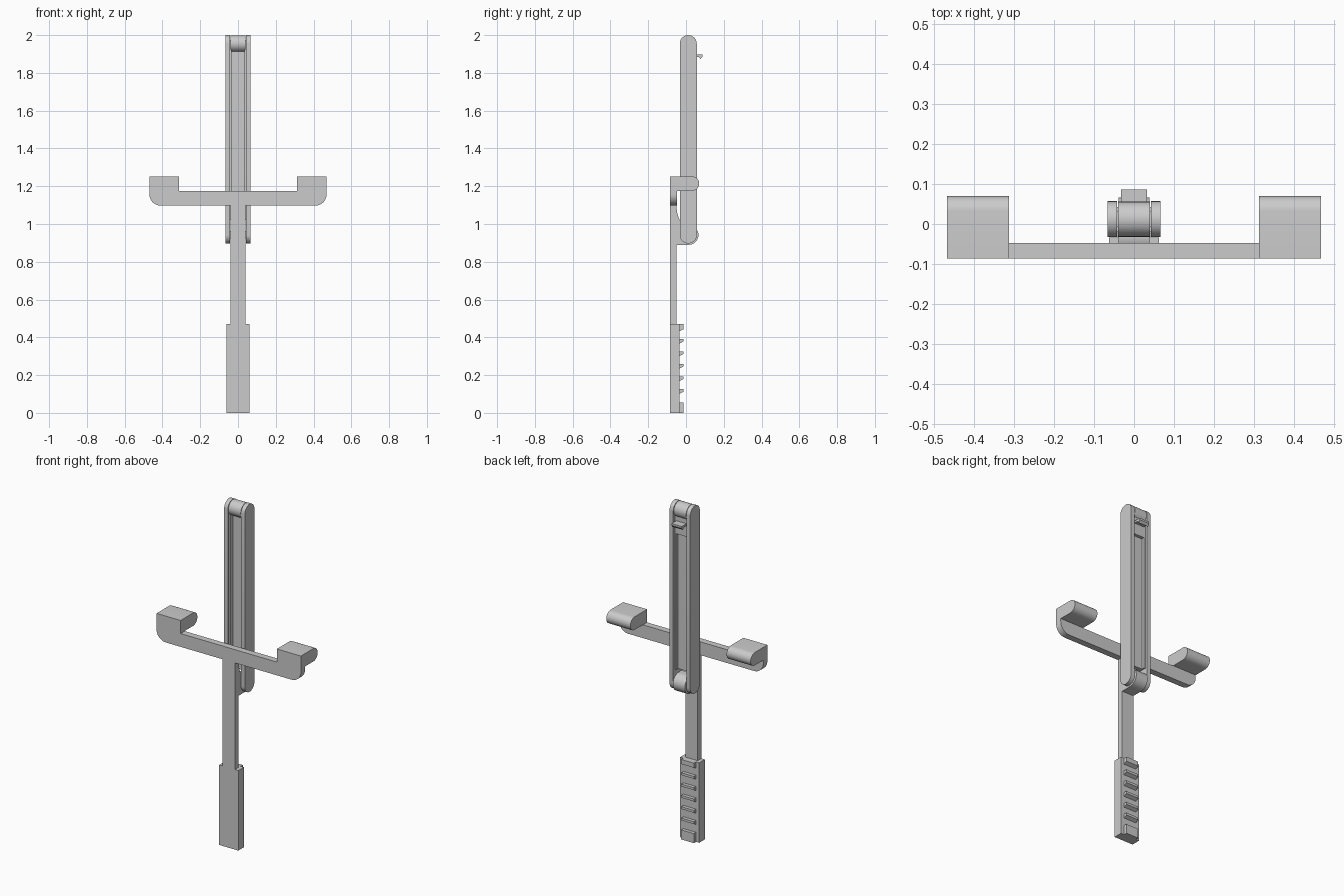
import bpy
import bmesh
from math import sin, cos, pi, radians
from mathutils import Vector

cube = bpy.data.objects.get("Cube")
if cube:
    bpy.data.objects.remove(cube, do_unlink=True)

grey = bpy.data.materials.new("plain grey")
grey.use_nodes = True
grey.diffuse_color = (0.6, 0.6, 0.6, 1)
grey.node_tree.nodes["Principled BSDF"].inputs["Base Color"].default_value = (0.6, 0.6, 0.6, 1)


def arc(cx, cz, r, start, end, steps=16):
    """Points on an arc, angles in degrees."""
    angles = [radians(start + (end - start) * i / steps) for i in range(steps + 1)]
    return [(cx + r * cos(a), cz + r * sin(a)) for a in angles]


def extrude(name, profile, lo, hi, axis="x"):
    """Prism: a (y, z) profile pushed along x, or an (x, z) profile along y."""
    def place(p, d):
        return (d, p[0], p[1]) if axis == "x" else (p[0], d, p[1])
    bm = bmesh.new()
    face = bm.faces.new([bm.verts.new(place(p, lo)) for p in profile])
    ext = bmesh.ops.extrude_face_region(bm, geom=[face])
    moved = [v for v in ext["geom"] if isinstance(v, bmesh.types.BMVert)]
    step = Vector((hi - lo, 0, 0)) if axis == "x" else Vector((0, hi - lo, 0))
    bmesh.ops.translate(bm, verts=moved, vec=step)
    bmesh.ops.recalc_face_normals(bm, faces=bm.faces)
    mesh = bpy.data.meshes.new(name)
    bm.to_mesh(mesh)
    bm.free()
    mesh.materials.append(grey)
    obj = bpy.data.objects.new(name, mesh)
    bpy.context.collection.objects.link(obj)
    bpy.ops.object.select_all(action="DESELECT")
    obj.select_set(True)
    bpy.context.view_layer.objects.active = obj
    bpy.ops.object.shade_smooth_by_angle(angle=radians(30))
    return obj


def box(name, x, y, z):
    return extrude(name, [(y[0], z[0]), (y[1], z[0]), (y[1], z[1]), (y[0], z[1])], *x)


# Hinged arm: two round-ended side plates with rails inside
ARM_Y, ARM_R = 0.012, 0.045
TOP, LOW = 2 - ARM_R, 0.942
plate = arc(ARM_Y, TOP, ARM_R, 0, 180) + arc(ARM_Y, LOW, ARM_R, 180, 360)
for side, s in (("left", 1), ("right", -1)):
    extrude(side + "_arm_plate", plate, s * 0.043, s * 0.067)
    box(side + "_arm_rail", (s * 0.034, s * 0.044), (-0.02, 0.043), (1.02, 1.93))

# Arm centre: recessed web, solid head and top barrel
box("arm_web", (-0.036, 0.036), (0.0, 0.024), (1.02, 1.93))
box("arm_head", (-0.036, 0.036), (0.01, 0.043), (1.82, 1.93))
extrude("top_barrel", arc(ARM_Y, TOP, 0.044, 0, 345, 31), -0.04, 0.04)
box("top_barrel_pin", (-0.05, 0.05), (ARM_Y - 0.02, ARM_Y + 0.02), (TOP - 0.02, TOP + 0.02))

# Small catch behind the arm head
extrude("catch", [(0.03, 1.897), (0.087, 1.897), (0.087, 1.886),
                  (0.076, 1.873), (0.068, 1.885), (0.03, 1.885)], -0.033, 0.033)

# Hinge bracket joining the stem to the foot of the arm
bracket = [(-0.065, 0.89), (0.012, 0.89)] + arc(0.014, LOW, 0.052, -90, 100, 20)
bracket += [(-0.012, 0.995), (-0.028, 1.012), (-0.04, 1.035), (-0.048, 1.065),
            (-0.051, 1.1), (-0.065, 1.1)]
extrude("hinge_bracket", bracket, -0.039, 0.039)
box("hinge_pin", (-0.05, 0.05), (ARM_Y - 0.02, ARM_Y + 0.02), (LOW - 0.02, LOW + 0.02))

# Stem and crossbar with upturned ends
FRONT = -0.086
box("stem", (-0.04, 0.04), (FRONT, -0.051), (0.46, 1.12))
right = [(-0.313, 1.175), (-0.313, 1.252), (-0.469, 1.252)] + arc(-0.409, 1.157, 0.06, 180, 270, 10)
left = [(-x, z) for x, z in reversed(right)]
extrude("crossbar", right + left, FRONT, -0.048, "y")

# Round-nosed rests reaching back from the crossbar ends
rest = [(-0.05, 1.252), (-0.05, 1.176)] + arc(0.032, 1.214, 0.038, -90, 90)
for side, s in (("left", 1), ("right", -1)):
    extrude(side + "_rest", rest, s * 0.313, s * 0.469)

# Grip with a ridged back
box("grip", (-0.062, 0.062), (FRONT, -0.034), (0, 0.47))
for i, (top, depth) in enumerate([(0.47, 0.035)] + [(0.392 - 0.0665 * k, 0.022) for k in range(5)]):
    ridge = [(-0.036, top), (-0.014, top), (-0.014, top - depth + 0.008), (-0.036, top - depth - 0.003)]
    extrude("grip_ridge_%d" % (i + 1), ridge, -0.041, 0.041)
box("grip_foot", (-0.041, 0.041), (-0.036, -0.014), (0, 0.056))
